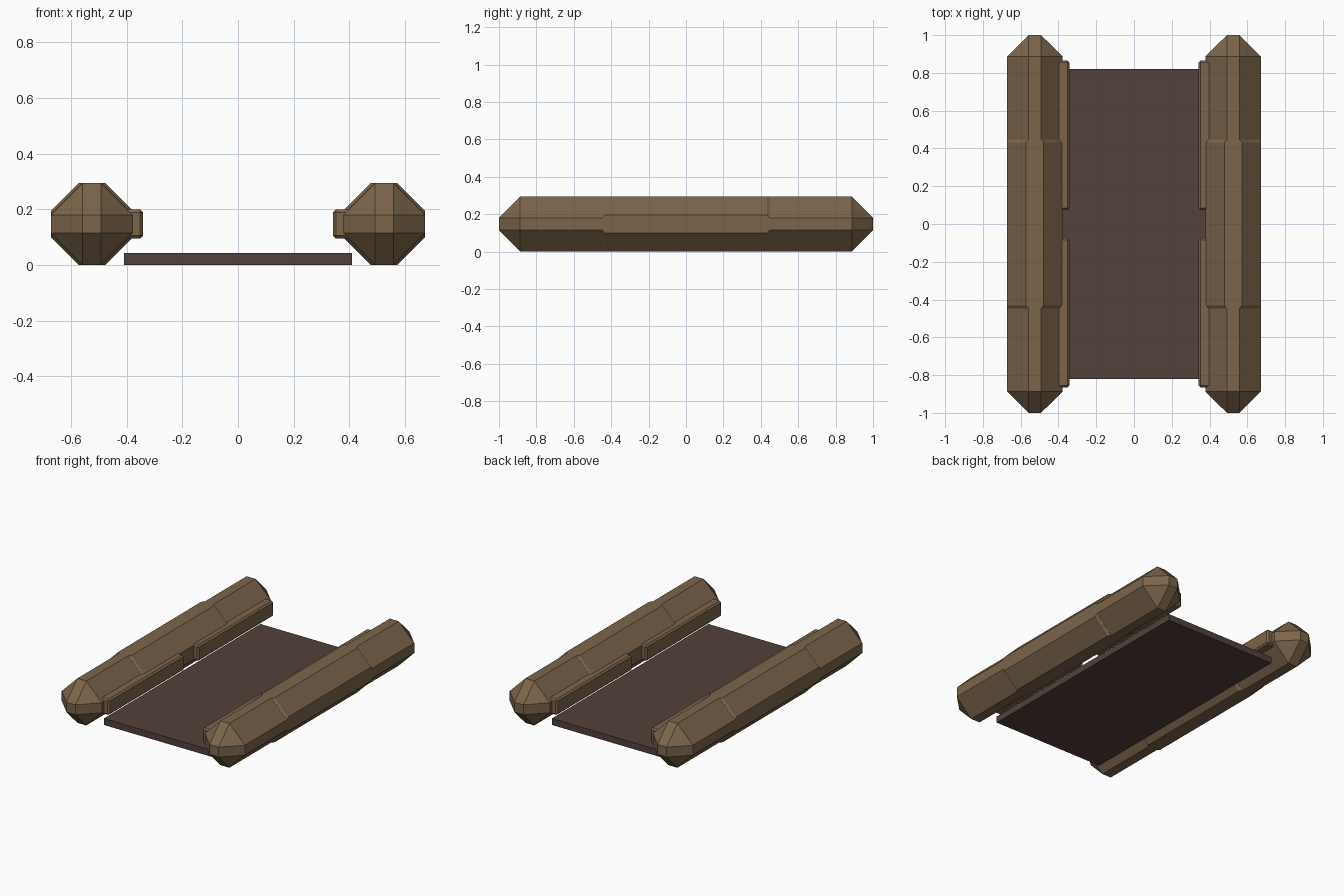
import bpy, bmesh, math
from mathutils import Vector

if "Cube" in bpy.data.objects:
    bpy.data.objects.remove(bpy.data.objects["Cube"])


def material(name, rgb):
    m = bpy.data.materials.new(name)
    m.diffuse_color = (*rgb, 1)
    m.use_nodes = True
    m.node_tree.nodes["Principled BSDF"].inputs["Base Color"].default_value = m.diffuse_color
    return m


brown = material("tan_brown", (0.20, 0.13, 0.07))
dark = material("dark_brown", (0.084, 0.053, 0.044))


def hull(name, points, centre, mat):
    """Flat-faced convex solid around a set of points."""
    bm = bmesh.new()
    for p in points:
        bm.verts.new(Vector(p) + Vector(centre))
    bmesh.ops.remove_doubles(bm, verts=bm.verts, dist=1e-5)
    bmesh.ops.convex_hull(bm, input=bm.verts)
    bmesh.ops.dissolve_limit(bm, angle_limit=math.radians(1),
                             verts=bm.verts, edges=bm.edges)
    bmesh.ops.recalc_face_normals(bm, faces=bm.faces)
    me = bpy.data.meshes.new(name)
    bm.to_mesh(me)
    bm.free()
    me.materials.append(mat)
    ob = bpy.data.objects.new(name, me)
    bpy.context.collection.objects.link(ob)
    return ob


def octagon_bar(sections):
    """Points of octagonal sections (radius, half flat, y), mirrored in y."""
    pts = []
    for r, f, y in sections:
        for sx in (-1, 1):
            for sy in (-1, 1):
                for sz in (-1, 1):
                    pts += [(sx * r, sy * y, sz * f), (sx * f, sy * y, sz * r)]
    return pts


def chamfered_box(hx, hy, hz, c):
    """Points of a box with half sizes and chamfered edges."""
    return [(sx * (hx - c * (k != 0)), sy * (hy - c * (k != 1)), sz * (hz - c * (k != 2)))
            for sx in (-1, 1) for sy in (-1, 1) for sz in (-1, 1) for k in range(3)]


MID_Z = 0.1475
for side, s in (("left", -1), ("right", 1)):
    # Long side bolster with tapered ends
    hull(side + "_bolster", octagon_bar([(0.147, 0.033, 0.887), (0.033, 0.033, 1.0)]),
         (s * 0.525, 0, MID_Z), brown)
    # Slightly thicker sleeve around the middle
    hull(side + "_sleeve", octagon_bar([(0.1475, 0.047, 0.432), (0.1470, 0.034, 0.447)]),
         (s * 0.525, 0, MID_Z), brown)
    # Two inner rails, front and back
    for end, t in (("front", -1), ("back", 1)):
        hull(f"{side}_{end}_rail", chamfered_box(0.035, 0.395, 0.052, 0.01),
             (s * 0.377, t * 0.47, MID_Z), brown)

# Floor panel
hull("floor_panel", chamfered_box(0.41, 0.82, 0.0215, 0), (0, 0, 0.0215), dark)
